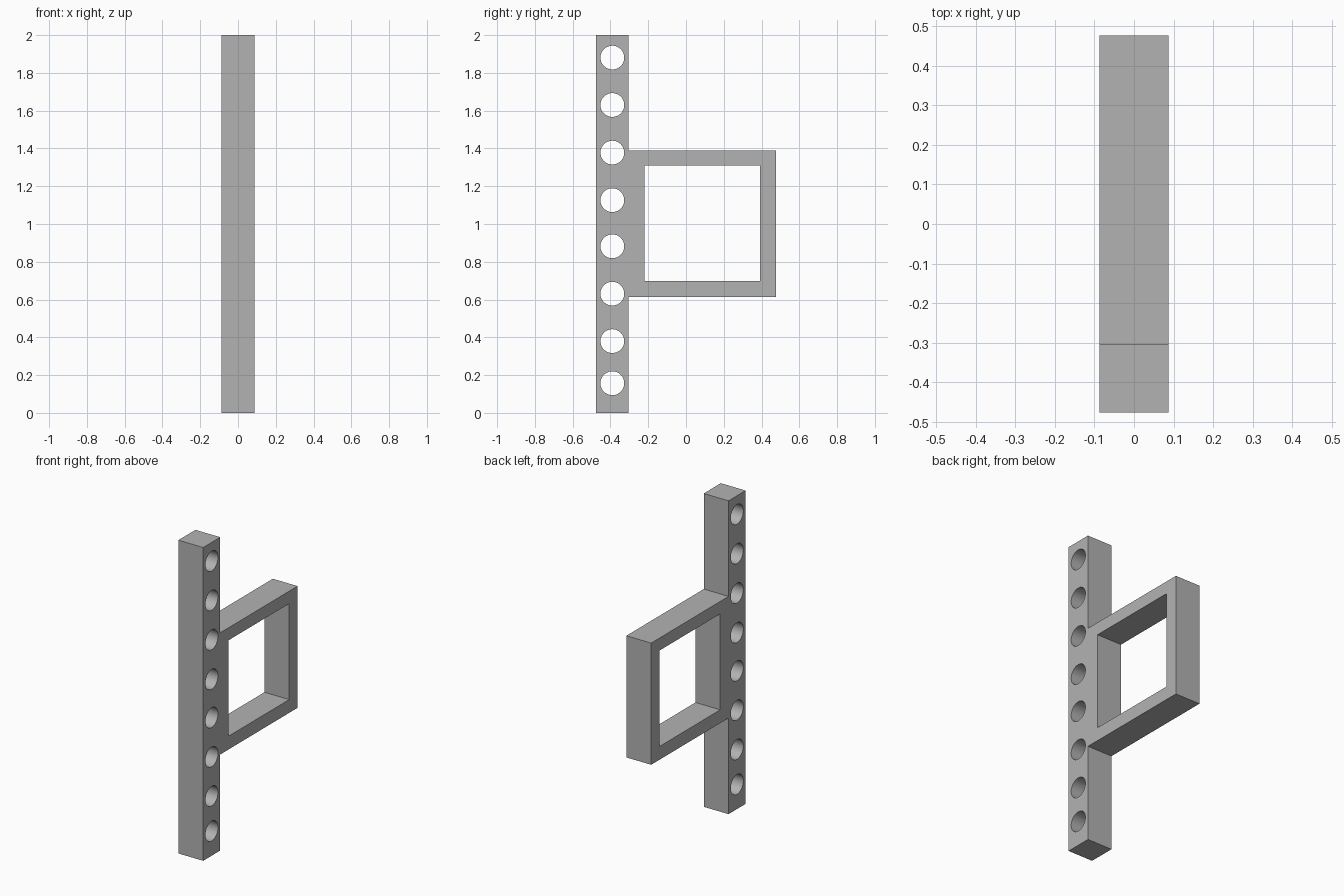
import bpy
import bmesh
from math import cos, sin, pi, radians

if "Cube" in bpy.data.objects:
    bpy.data.objects.remove(bpy.data.objects["Cube"], do_unlink=True)

HALF_WIDTH = 0.0875
FRONT, BAR_BACK, BACK = -0.476, -0.304, 0.476
FRAME_LOW, FRAME_HIGH = 0.613, 1.39
HOLE_Y, HOLE_RADIUS, HOLE_SIDES = -0.39, 0.063, 48
HOLE_HEIGHTS = (0.157, 0.38, 0.631, 0.882, 1.126, 1.378, 1.63, 1.881)

# Plain grey material
grey = bpy.data.materials.new("plain_grey")
grey.use_nodes = True
colour = (0.45, 0.45, 0.45, 1)
grey.diffuse_color = colour
grey.node_tree.nodes["Principled BSDF"].inputs["Base Color"].default_value = colour

curve = bpy.data.curves.new("drilled_bar_with_frame", "CURVE")
curve.dimensions = "2D"
curve.fill_mode = "BOTH"
curve.extrude = HALF_WIDTH


def add_loop(points):
    """Add a closed outline, given as (y, z) pairs, to the side profile."""
    spline = curve.splines.new("POLY")
    spline.points.add(len(points) - 1)
    for point, (y, z) in zip(spline.points, points):
        point.co = (y, z, 0, 1)
    spline.use_cyclic_u = True


def rectangle(y0, y1, z0, z1):
    return [(y0, z0), (y1, z0), (y1, z1), (y0, z1)]


# Upright bar and square frame share one outline
add_loop([(FRONT, 0), (BAR_BACK, 0), (BAR_BACK, FRAME_LOW), (BACK, FRAME_LOW),
          (BACK, FRAME_HIGH), (BAR_BACK, FRAME_HIGH), (BAR_BACK, 2), (FRONT, 2)])

# Square opening of the frame
add_loop(rectangle(-0.22, 0.391, 0.698, 1.31))

# Row of round holes through the bar
for height in HOLE_HEIGHTS:
    angles = [2 * pi * i / HOLE_SIDES for i in range(HOLE_SIDES)]
    add_loop([(HOLE_Y + HOLE_RADIUS * cos(a), height + HOLE_RADIUS * sin(a))
              for a in angles])

# Stand the profile up and turn it into a solid mesh
body = bpy.data.objects.new("drilled_bar_with_frame", curve)
bpy.context.collection.objects.link(body)
body.rotation_euler = (radians(90), 0, radians(90))
bpy.ops.object.select_all(action="DESELECT")
body.select_set(True)
bpy.context.view_layer.objects.active = body
bpy.ops.object.convert(target="MESH")
bpy.ops.object.transform_apply(location=False, rotation=True, scale=False)

body = bpy.context.object
bm = bmesh.new()
bm.from_mesh(body.data)
bmesh.ops.remove_doubles(bm, verts=bm.verts, dist=0.0001)
bmesh.ops.recalc_face_normals(bm, faces=bm.faces)
bm.to_mesh(body.data)
bm.free()

body.data.materials.clear()
body.data.materials.append(grey)
bpy.ops.object.shade_smooth_by_angle(angle=radians(30))
